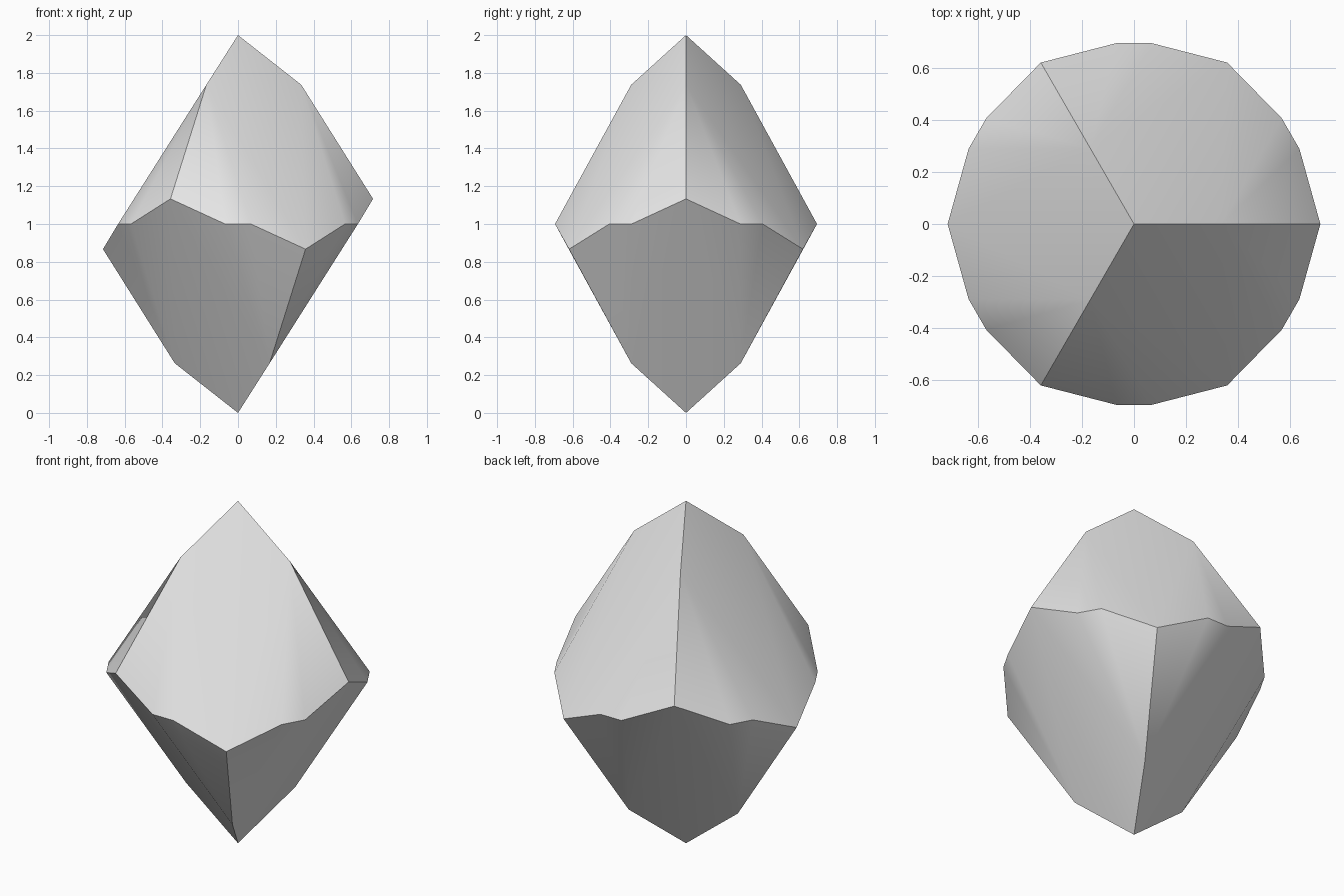
import bpy
import bmesh
from math import radians
from mathutils import Vector, Matrix

cube = bpy.data.objects.get("Cube")
if cube:
    bpy.data.objects.remove(cube, do_unlink=True)

# Plain grey material
grey = bpy.data.materials.new("light grey")
grey.use_nodes = True
colour = (0.8, 0.8, 0.8, 1.0)
grey.diffuse_color = colour
grey.node_tree.nodes["Principled BSDF"].inputs["Base Color"].default_value = colour


def polar(radius, degrees, height):
    """Point around the vertical axis, height measured from mid level."""
    return Matrix.Rotation(radians(degrees), 3, 'Z') @ Vector((radius, 0, height))


# One die face, centred on the +x direction: a flat middle and two bevelled sides
apex = polar(0, 0, 1)
point = polar(0.715, 0, -0.133)


def side(sign):
    shoulder = polar(0.335, sign * 60, 0.737)
    corner = polar(0.715, sign * 60, 0.133)
    girdle_near = polar(0.697, sign * 24.4, 0)
    girdle_far = polar(0.697, sign * 35.6, 0)
    return shoulder, corner, girdle_far, girdle_near


right, left = side(-1), side(1)
patches = [
    [apex, right[0], right[3], point, left[3], left[0]],
    right,
    left,
]

# Six copies around the axis, alternately pointing up and down
bm = bmesh.new()
for i in range(6):
    turn = Matrix.Rotation(radians(60 * (i + 1)), 3, 'Z')
    flip = Matrix.Diagonal((1, 1, 1 if i % 2 == 0 else -1))
    for patch in patches:
        bm.faces.new([bm.verts.new(turn @ flip @ p + Vector((0, 0, 1))) for p in patch])
bmesh.ops.remove_doubles(bm, verts=bm.verts, dist=0.001)
bmesh.ops.recalc_face_normals(bm, faces=bm.faces)

mesh = bpy.data.meshes.new("six_sided_die")
bm.to_mesh(mesh)
bm.free()
mesh.materials.append(grey)
die = bpy.data.objects.new("six_sided_die", mesh)
bpy.context.collection.objects.link(die)

# Smooth within each die face, sharp between them
bpy.ops.object.select_all(action='DESELECT')
die.select_set(True)
bpy.context.view_layer.objects.active = die
bpy.ops.object.shade_smooth_by_angle(angle=radians(35))
